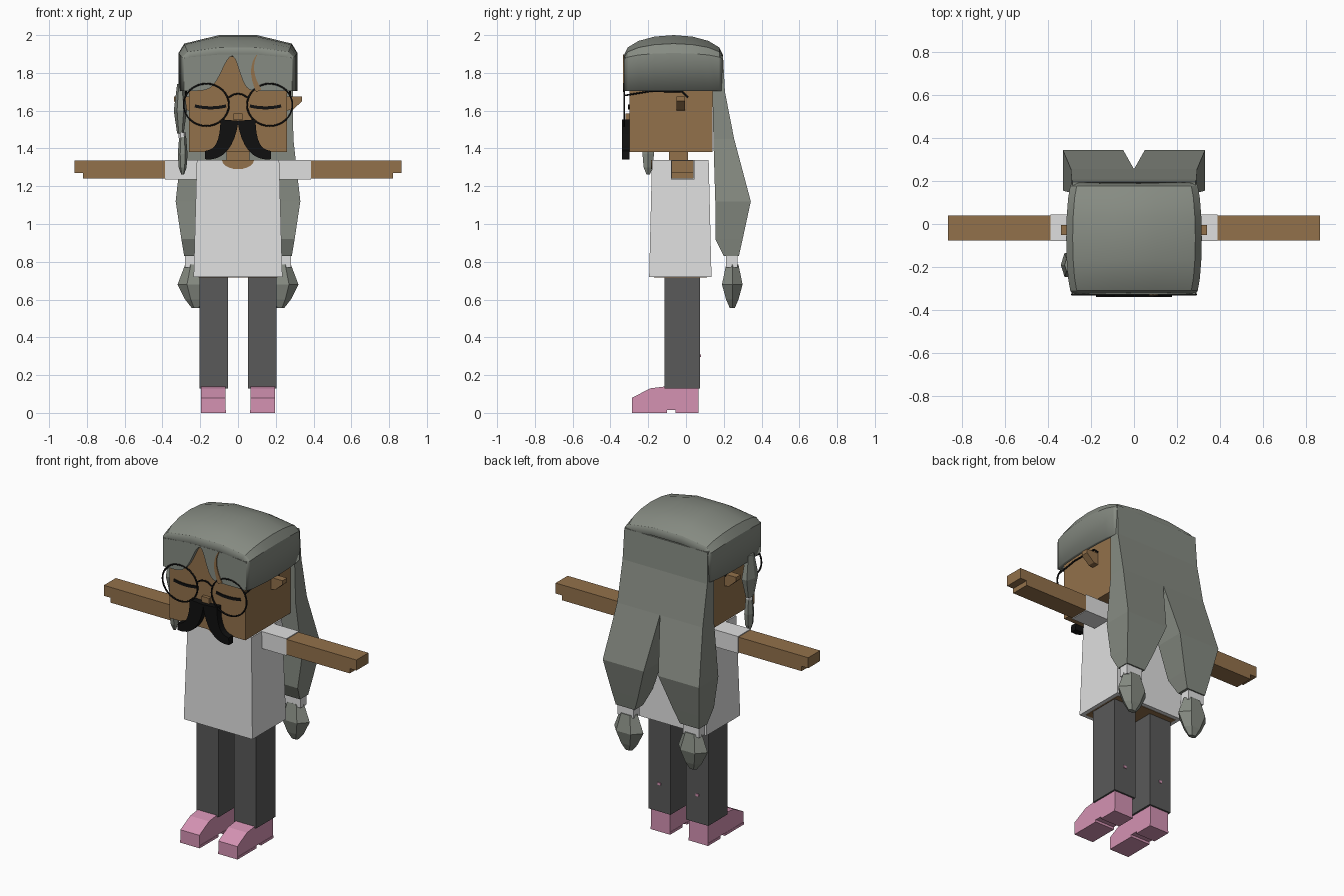
import bpy, bmesh
from math import sin, cos, pi, tau, exp
from mathutils import Vector

cube = bpy.data.objects.get("Cube")
if cube:
    bpy.data.objects.remove(cube)


def material(name, *rgb):
    mat = bpy.data.materials.new(name)
    mat.use_nodes = True
    mat.diffuse_color = (*rgb, 1)
    mat.node_tree.nodes["Principled BSDF"].inputs["Base Color"].default_value = (*rgb, 1)
    return mat


skin = material("brown skin", .29, .165, .07)
hair = material("grey hair", .24, .26, .225)
cloth = material("white cloth", .74, .74, .74)
charcoal = material("charcoal cloth", .1, .1, .1)
pink = material("pink shoe", .66, .29, .45)
black = material("black", .005, .005, .005)


def link(name, data, mat):
    data.materials.append(mat)
    ob = bpy.data.objects.new(name, data)
    bpy.context.collection.objects.link(ob)
    return ob


def loft(name, mat, rings, solid=True):
    """Join rings of equal point count; a solid one is closed all round."""
    bm = bmesh.new()
    rows = [[bm.verts.new(point) for point in ring] for ring in rings]
    for low, high in zip(rows, rows[1:]):
        count = len(low)
        for i in range(count if solid else count - 1):
            j = (i + 1) % count
            bm.faces.new((low[i], low[j], high[j], high[i]))
    if solid:
        bm.faces.new(rows[0])
        bm.faces.new(rows[-1])
    bmesh.ops.recalc_face_normals(bm, faces=bm.faces)
    mesh = bpy.data.meshes.new(name)
    bm.to_mesh(mesh)
    bm.free()
    return link(name, mesh, mat)


def rect(left, right, front, back, z):
    return [(left, front, z), (right, front, z), (right, back, z), (left, back, z)]


def box(name, mat, left, right, front, back, bottom, top):
    loft(name, mat, [rect(left, right, front, back, z) for z in (bottom, top)])


def front_prism(name, mat, outline, front, back):
    """Extrude an (x, z) outline from front to back."""
    loft(name, mat, [[(x, y, z) for x, z in outline] for y in (front, back)])


def ribbon(name, mat, start, bend, end, wide, narrow, front, back, side=1, steps=8):
    """Extrude a tapering band that follows a quadratic curve in (x, z)."""
    start, bend, end = Vector(start), Vector(bend), Vector(end)
    near, far = [], []
    for i in range(steps + 1):
        t = i / steps
        first, second = start.lerp(bend, t), bend.lerp(end, t)
        normal = (second - first).orthogonal().normalized()
        offset = normal * (wide + (narrow - wide) * t)
        middle = first.lerp(second, t)
        near.append(middle + offset)
        far.append(middle - offset)
    front_prism(name, mat, [(side * x, z) for x, z in near + far[::-1]], front, back)


def blob(name, mat, x, y, rx, ry, profile, sides=6):
    """Stack scaled copies of one oval, given as (z, scale)."""
    angles = [tau * i / sides for i in range(sides)]
    loft(name, mat, [[(x + scale * rx * cos(a), y + scale * ry * sin(a), z) for a in angles]
                     for z, scale in profile])


def wire(name, points, cyclic=False):
    curve = bpy.data.curves.new(name, "CURVE")
    curve.dimensions = "3D"
    curve.bevel_depth = .005
    curve.bevel_resolution = 1
    spline = curve.splines.new("POLY")
    spline.points.add(len(points) - 1)
    for target, point in zip(spline.points, points):
        target.co = (*point, 1)
    spline.use_cyclic_u = cyclic
    link(name, curve, black)


# Shared levels of the figure
face_front = -.3
glasses_front = -.327
hair_front = -.328
hair_back = .196
hair_width = .285
hair_hem = 1.705
shirt_hem = .72
shoulder_top = 1.34

# Head, neck and nose
box("head", skin, -.26, .26, face_front, .14, 1.38, 1.9)
box("neck", skin, -.06, .06, -.09, .01, 1.3, 1.4)
box("nose", skin, -.025, .025, face_front - .02, face_front, 1.55, 1.585)

# Shirt body with skin showing at the neckline and underneath
loft("shirt", cloth, [rect(-.235, .235, -.195, .135, shirt_hem),
                      rect(-.218, .218, -.18, .12, shoulder_top)])
box("shirt_underside", skin, -.21, .21, -.17, .11, shirt_hem - .003, shirt_hem + .003)
scoop = [-pi * i / 10 for i in range(11)]
front_prism("neckline", skin, [(.085 * cos(a), shoulder_top + .05 * sin(a)) for a in scoop],
            -.186, -.178)

for s, side in ((-1, "right"), (1, "left")):
    # Arms, each with a thumb-side step at the fingertips
    box(side + "_sleeve", cloth, s * .2, s * .387, -.08, .044, 1.235, shoulder_top)
    box(side + "_arm", skin, s * .38, s * .82, -.077, .04, 1.24, 1.335)
    box(side + "_fingers", skin, s * .82, s * .865, -.077, .04, 1.27, 1.335)

    # Legs with a small patch on each calf
    box(side + "_leg", charcoal, s * .053, s * .205, -.115, .075, .13, shirt_hem + .01)
    box(side + "_calf_patch", pink, s * .12, s * .14, .074, .079, .295, .31)

    # Shoes: an upper sloping down to the toe, on a heel and a sole
    upper = [(-.285, .015), (-.285, .08), (-.19, .13), (-.11, .14), (.065, .14), (.065, .015)]
    loft(side + "_shoe", pink, [[(s * x, y, z) for y, z in upper] for x in (.065, .195)])
    box(side + "_sole", pink, s * .063, s * .197, -.285, -.1, 0, .015)
    box(side + "_heel", pink, s * .063, s * .197, -.055, .065, 0, .015)

    # Ears flare outwards under a flat top
    ear = [(.25, 1.6), (.29, 1.605), (.34, 1.65), (.34, 1.675), (.25, 1.675)]
    front_prism(side + "_ear", skin, [(s * x, z) for x, z in ear], -.05, -.005)

    # Moustache half and closed eye
    ribbon(side + "_moustache", black, (.045, 1.55), (.06, 1.36), (.175, 1.365),
           wide=.048, narrow=.022, front=-.34, back=face_front, side=s)
    ribbon(side + "_closed_eye", black, (.063, 1.625), (.145, 1.605), (.228, 1.625),
           wide=.008, narrow=.008, front=face_front - .006, back=face_front, side=s)

    # Glasses: round rim and an arm that hooks over the ear
    turns = [tau * i / 32 for i in range(32)]
    wire(side + "_lens_rim", [(s * .168 + .12 * cos(a), glasses_front, 1.631 + .112 * sin(a))
                              for a in turns], cyclic=True)
    wire(side + "_temple", [(s * .275, y, z) for y, z in (
        (glasses_front, 1.68), (-.19, 1.703), (-.02, 1.7), (.01, 1.67))])

    # Long rear hair gathered into a tail: height, inner, outer, front, back
    tail = [(1.89, 0, hair_width, .14, hair_back), (1.7, 0, .29, .14, .206),
            (1.45, 0, .293, .145, .255), (1.12, .05, .33, .155, .343),
            (.92, .12, .3, .155, .3), (.83, .155, .285, .2, .28)]
    loft(side + "_hair_tail", hair, [rect(s * inner, s * outer, front, back, z)
                                     for z, inner, outer, front, back in tail])
    box(side + "_tail_tie", cloth, s * .17, s * .28, .213, .272, .77, .835)
    blob(side + "_tail_end", hair, s * .22, .245, rx=.1, ry=.063,
         profile=[(.785, .6), (.68, 1), (.6, .6), (.556, .25)])

wire("glasses_bridge", [(x, glasses_front, 1.69 - 8 * x * x)
                        for x in (-.05, -.025, 0, .025, .05)])

# Hair cap: sections rise and widen along a half circle from front to back
middle, reach = (hair_front + hair_back) / 2, (hair_back - hair_front) / 2
sections = []
for angle in [pi * i / 8 for i in range(9)]:
    y, lift = middle - reach * cos(angle), sin(angle)
    width = hair_width + .03 * lift
    half = [(width, hair_hem), (width, 1.87 + .035 * lift),
            (width - .03, 1.885 + .07 * lift), (.1, 1.895 + .105 * lift)]
    arch = [(-x, z) for x, z in half] + half[::-1]
    sections.append([(x, y, z) for x, z in arch])
cap = loft("hair_cap", hair, sections, solid=False)
thick = cap.modifiers.new("thickness", "SOLIDIFY")
thick.thickness = .02
thick.offset = -1
bpy.context.view_layer.objects.active = cap
cap.select_set(True)
bpy.ops.object.shade_smooth_by_angle(angle=.35)


# Fringe: its hem sweeps up to a lopsided parting over the forehead
def hem(x):
    spread = .075 if x < -.03 else .05
    return hair_hem + .185 * exp(-((x + .03) / spread) ** 2)


across = [hair_width * i / 20 for i in range(-20, 21)]
fringe = [(x, hem(x)) for x in across] + [(hair_width, 1.88), (.1, 1.897),
                                          (-.1, 1.897), (-hair_width, 1.88)]
front_prism("fringe", hair, fringe, hair_front, face_front)
ribbon("thin_parting", skin, (.1, 1.895), (.05, 1.82), (.11, hair_hem),
       wide=.002, narrow=.015, front=hair_front - .005, back=hair_front + .003)

# Thin tied lock hanging in front of the right ear
blob("side_lock", hair, -.305, -.19, rx=.035, ry=.065,
     profile=[(1.74, .5), (1.6, 1), (1.48, .5)])
blob("side_lock_tie", cloth, -.295, -.2, rx=.02, ry=.025, profile=[(1.485, 1), (1.455, 1)])
blob("side_lock_end", hair, -.293, -.2, rx=.026, ry=.035,
     profile=[(1.465, .7), (1.37, 1), (1.3, .8), (1.262, .3)])
